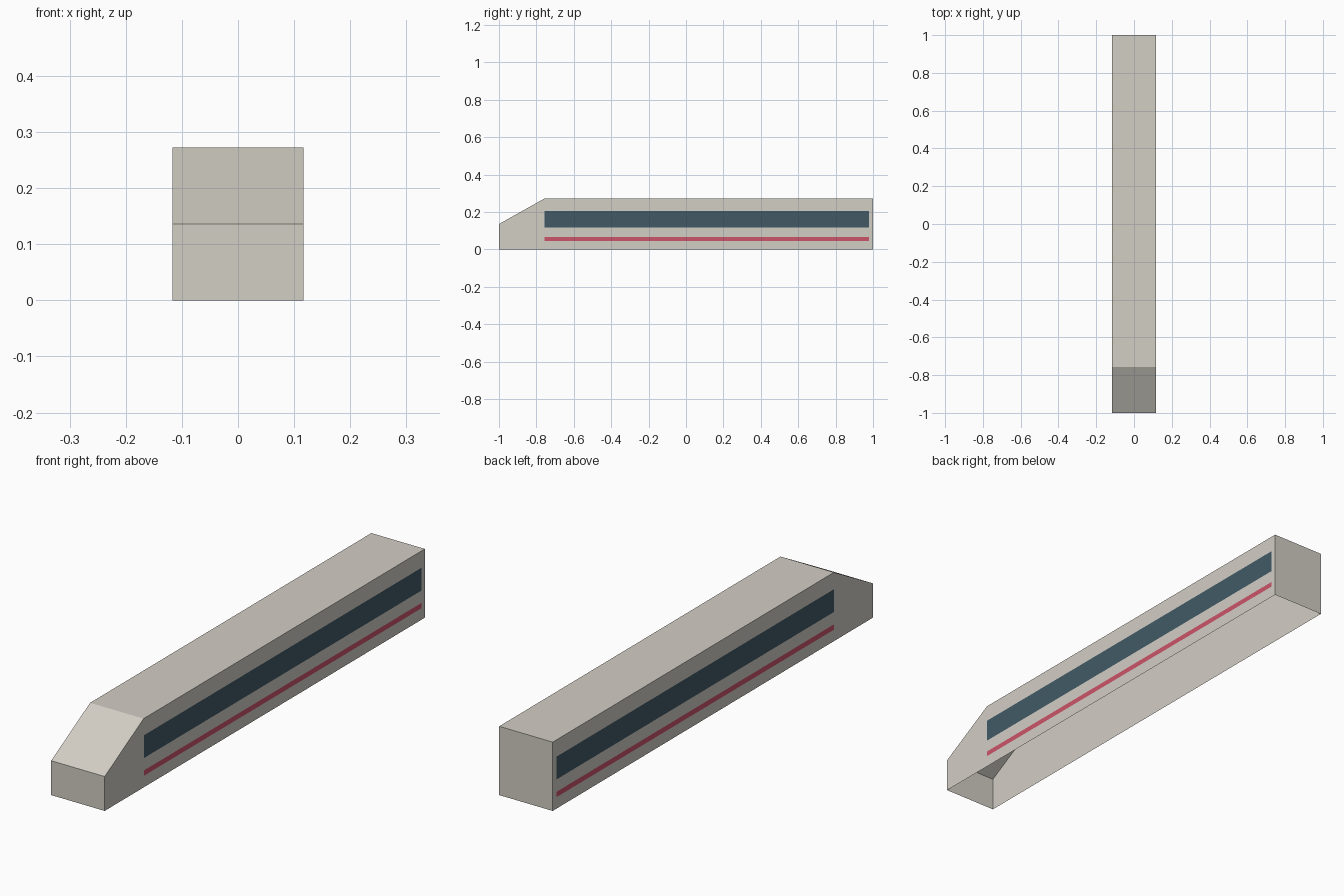
import bpy
import bmesh

cube = bpy.data.objects.get("Cube")
if cube:
    bpy.data.objects.remove(cube, do_unlink=True)

HALF_W = 0.117


def material(name, rgb):
    mat = bpy.data.materials.new(name)
    mat.use_nodes = True
    colour = (*rgb, 1)
    mat.diffuse_color = colour
    mat.node_tree.nodes["Principled BSDF"].inputs["Base Color"].default_value = colour
    return mat


def make_object(name, bm, mat):
    mesh = bpy.data.meshes.new(name)
    bm.to_mesh(mesh)
    bm.free()
    mesh.materials.append(mat)
    obj = bpy.data.objects.new(name, mesh)
    bpy.context.collection.objects.link(obj)
    return obj


def side_panel(name, side, y0, y1, z0, z1, mat):
    """Thin painted strip lying just outside one side wall."""
    bm = bmesh.new()
    x = side * (HALF_W + 0.0008)
    corners = [(y0, z0), (y1, z0), (y1, z1), (y0, z1)]
    face = bm.faces.new([bm.verts.new((x, y, z)) for y, z in corners])
    if face.normal.x * side < 0 or side < 0:
        face.normal_update()
        if face.normal.x * side < 0:
            face.normal_flip()
    make_object(name, bm, mat)


cream = material("warm grey paint", (0.65, 0.62, 0.56))
glass = material("dark blue glass", (0.054, 0.102, 0.133))
red = material("red stripe paint", (0.60, 0.09, 0.144))

# Body shell: side profile extruded across the width, open underneath
profile = [(-1, 0), (-1, 0.136), (-0.757, 0.272), (1, 0.272), (1, 0)]
bm = bmesh.new()
left, right = [[bm.verts.new((s * HALF_W, y, z)) for y, z in profile] for s in (1, -1)]
bm.faces.new(left)
bm.faces.new(right[::-1])
for i in range(len(profile) - 1):
    bm.faces.new((left[i], right[i], right[i + 1], left[i + 1]))
bmesh.ops.recalc_face_normals(bm, faces=bm.faces[:])
make_object("car_body", bm, cream)

# Window band and stripe on both sides
for label, side in (("left", 1), ("right", -1)):
    side_panel(label + "_window_band", side, -0.757, 0.978, 0.116, 0.206, glass)
    side_panel(label + "_stripe", side, -0.757, 0.978, 0.046, 0.067, red)
